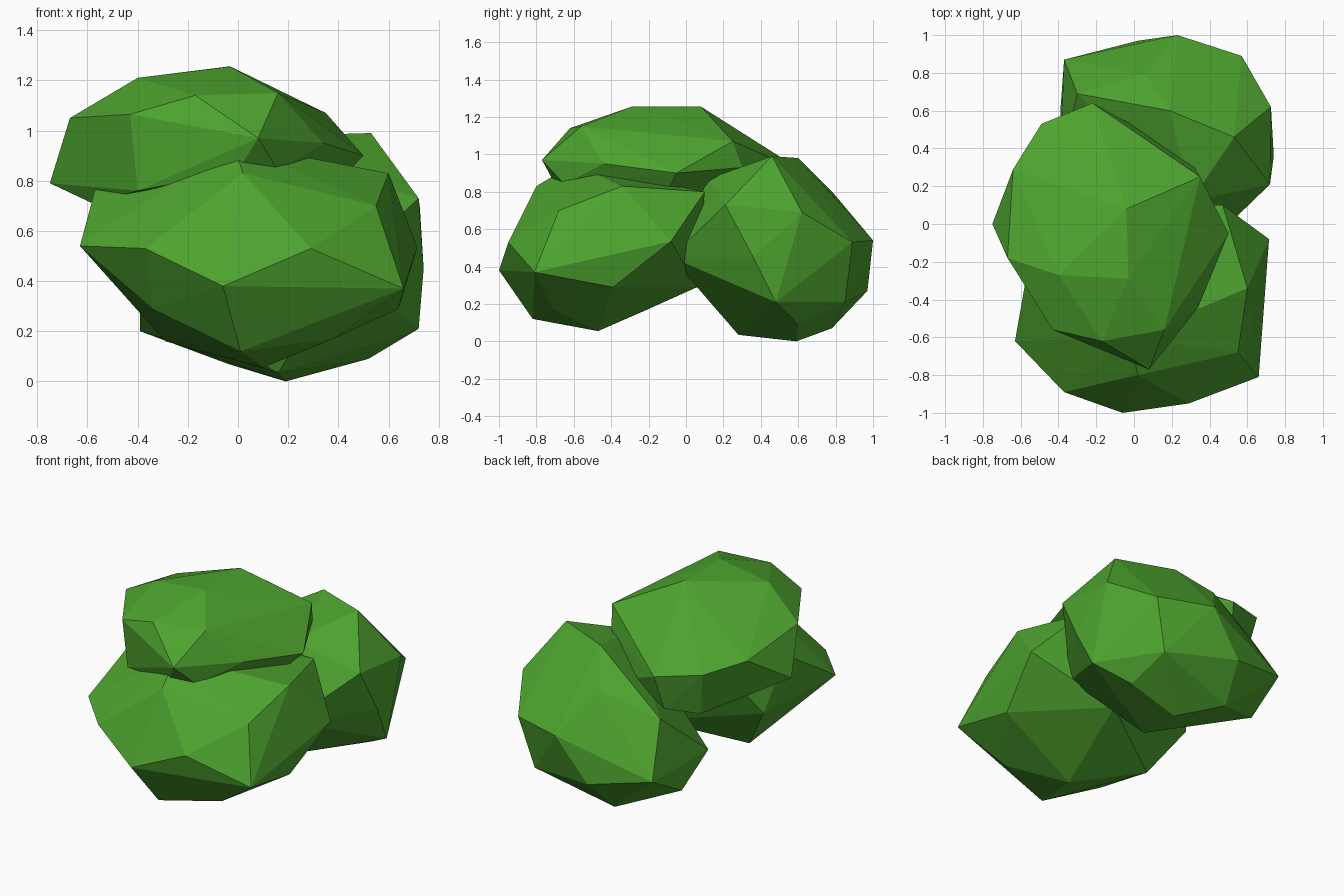
import bpy, bmesh

# single leaf colour
leaf = bpy.data.materials.new("leaf green")
leaf.diffuse_color = (0.075, 0.37, 0.028, 1)


def clump(name, corners):
    """Faceted foliage clump: the convex skin around a few corner points."""
    bm = bmesh.new()
    for c in corners:
        bm.verts.new(c)
    bmesh.ops.convex_hull(bm, input=bm.verts[:])
    loose = [v for v in bm.verts if not v.link_faces]
    bmesh.ops.delete(bm, geom=loose, context='VERTS')
    bmesh.ops.recalc_face_normals(bm, faces=bm.faces[:])
    me = bpy.data.meshes.new(name)
    bm.to_mesh(me)
    bm.free()
    me.materials.append(leaf)
    bpy.context.collection.objects.link(bpy.data.objects.new(name, me))


# front lower clump
clump("front_clump", [
    (-.06, -1, .38), (.29, -.95, .53), (.66, -.81, .37), (-.37, -.89, .53),
    (-.63, -.62, .54), (.55, -.68, .70), (.60, -.34, .83), (.715, -.08, .535),
    (.01, -.82, .12), (.64, -.39, .29), (.38, -.71, .17), (.1, -.47, .055),
    (-.34, -.71, .29), (-.56, -.22, .80), (.02, -.80, .83), (-.02, -.6, .95),
    (.47, .1, .8), (-.3, .1, .8), (-.48, -.1, .45), (.2, .06, .29),
    (-.29, -.23, .16)])

# back lower clump
clump("back_clump", [
    (.53, .46, .99), (.19, .60, .98), (.725, .62, .69), (.72, .21, .73),
    (.74, .36, .45), (.72, .48, .21), (.52, .6, .09), (.48, .85, .21),
    (.57, .89, .53), (.23, 1, .54), (.06, .79, .79), (.19, .59, 0),
    (.16, .28, .035), (-.04, .78, .07), (-.37, .87, .35), (.02, .97, .27),
    (-.39, .6, .2), (.42, -.08, .45), (-.3, .69, .67), (-.39, .33, .36),
    (.3, .12, .87)])

# top clump
clump("top_clump", [
    (-.75, 0, .79), (-.67, -.18, 1.05), (-.43, -.56, 1.065), (-.17, -.62, 1.14),
    (.08, -.77, .97), (.16, -.56, 1.15), (-.03, -.29, 1.255), (-.04, .08, 1.255),
    (-.40, -.27, 1.21), (.35, .25, 1.07), (.34, -.44, .95), (.5, -.05, .90),
    (-.64, .29, .98), (-.49, .53, .94), (-.22, .64, .90), (-.58, -.2, .71),
    (.16, -.65, .84), (0, -.70, .84), (-.40, -.55, .76), (-.44, .48, .66),
    (-.25, .58, .68), (0, .52, .79), (.32, .3, .93), (.4, -.1, .8)])
